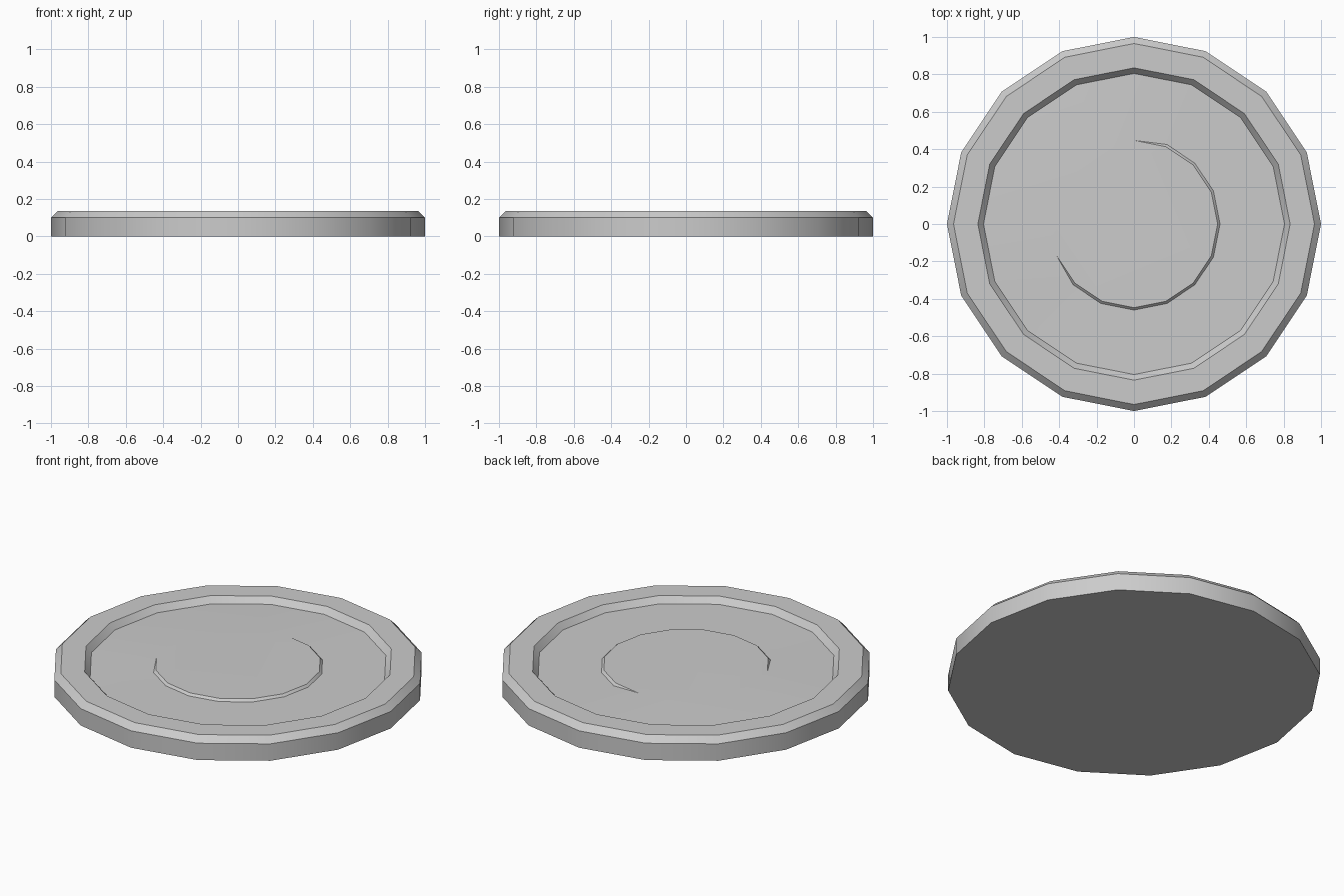
import bpy, bmesh, math

if "Cube" in bpy.data.objects:
    bpy.data.objects.remove(bpy.data.objects["Cube"])

N = 16
bm = bmesh.new()


def ring(r, z):
    """16-sided ring; r and z are functions of the vertex index or constants."""
    out = []
    for i in range(N):
        a = 2 * math.pi * i / N
        ri = r(i) if callable(r) else r
        zi = z(i) if callable(z) else z
        out.append(bm.verts.new((ri * math.cos(a), ri * math.sin(a), zi)))
    return out


def bridge(a, b):
    for i in range(N):
        j = (i + 1) % N
        bm.faces.new((a[i], a[j], b[j], b[i]))


# the raised centre blends into the floor between the back and the left side
def blended(i):
    return 4 <= i <= 9


FLOOR, RAISED = 0.10, 0.113
rings = [
    ring(1.0, 0.0),        # base
    ring(1.0, 0.10),       # outer wall
    ring(0.965, 0.135),    # outer bevel
    ring(0.835, 0.135),    # flat rim
    ring(0.805, FLOOR),    # inner bevel
    ring(0.46, lambda i: RAISED if blended(i) else FLOOR),  # foot of the step
    ring(0.447, RAISED),   # top of the step
]
for lower, upper in zip(rings, rings[1:]):
    bridge(lower, upper)

# merge the step where it fades out
merge = {rings[5][i]: rings[6][i] for i in range(N) if blended(i)}
bmesh.ops.weld_verts(bm, targetmap=merge)

# raised centre and underside
bm.faces.new(rings[6])
bm.faces.new(list(reversed(rings[0])))
bmesh.ops.recalc_face_normals(bm, faces=bm.faces)

mesh = bpy.data.meshes.new("round_base")
bm.to_mesh(mesh)
bm.free()
base = bpy.data.objects.new("round_base", mesh)
bpy.context.collection.objects.link(base)
bpy.context.view_layer.objects.active = base
base.select_set(True)
bpy.ops.object.shade_smooth_by_angle(angle=math.radians(30))
